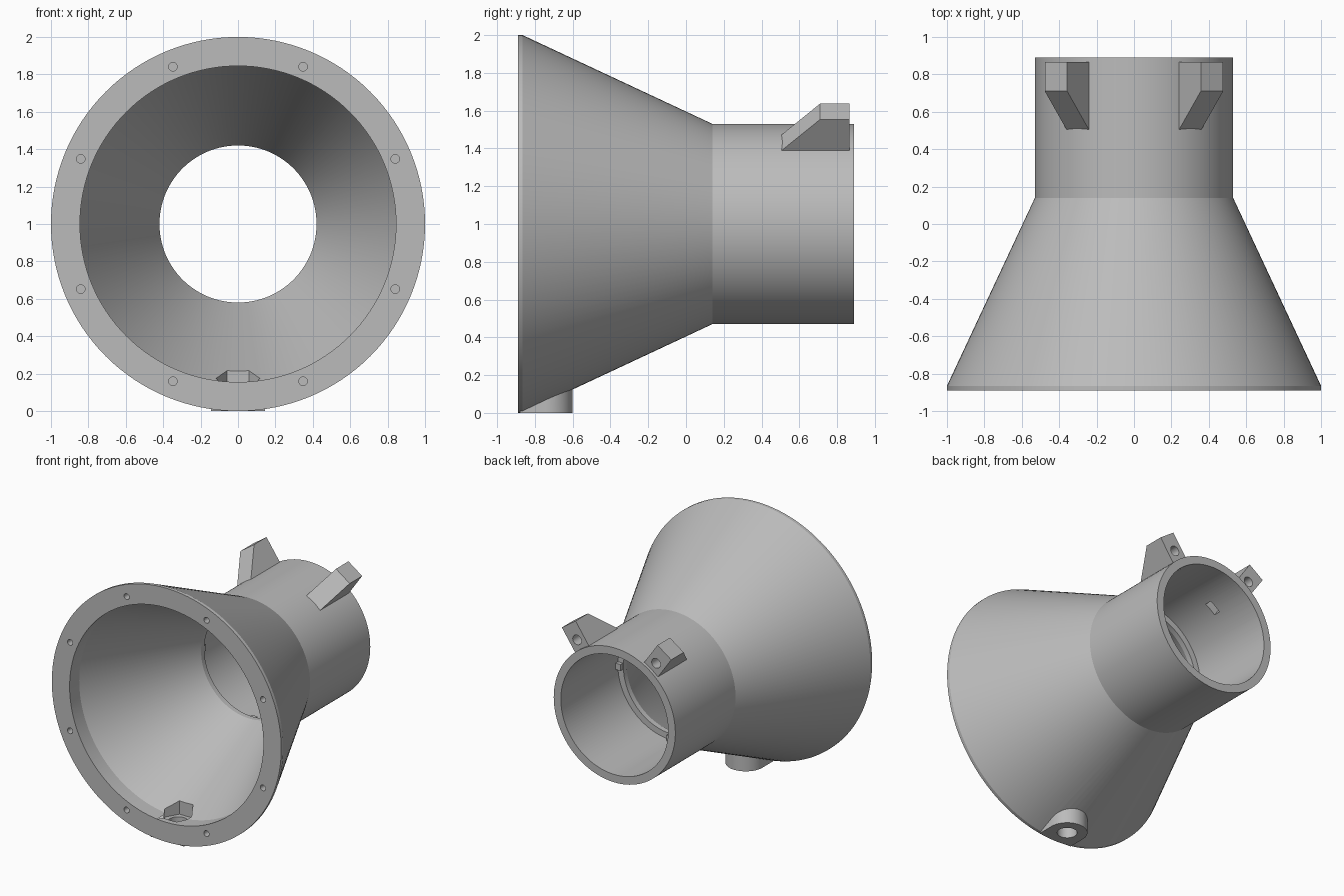
import bpy, bmesh
from math import pi, sin, cos, radians
from mathutils import Vector, Matrix

if "Cube" in bpy.data.objects:
    bpy.data.objects.remove(bpy.data.objects["Cube"], do_unlink=True)

grey = bpy.data.materials.new("plain grey")
grey.use_nodes = True
colour = (0.5, 0.5, 0.5, 1)
grey.diffuse_color = colour
grey.node_tree.nodes["Principled BSDF"].inputs["Base Color"].default_value = colour

AXIS = Vector((0, 0, 1))  # the horn runs along y through this point
SEG = 128


def finish(name, bm):
    bmesh.ops.remove_doubles(bm, verts=bm.verts, dist=1e-5)
    bmesh.ops.recalc_face_normals(bm, faces=bm.faces)
    mesh = bpy.data.meshes.new(name)
    bm.to_mesh(mesh)
    bm.free()
    mesh.materials.append(grey)
    obj = bpy.data.objects.new(name, mesh)
    bpy.context.collection.objects.link(obj)
    return obj


def revolve(name, profile):
    """Solid of revolution about the horn axis from (y, radius) points."""
    bm = bmesh.new()
    verts = [bm.verts.new((r, y, AXIS.z)) for y, r in profile]
    edges = [bm.edges.new(pair) for pair in zip(verts, verts[1:])]
    bmesh.ops.spin(bm, geom=verts + edges, cent=AXIS, axis=(0, 1, 0),
                   angle=2 * pi, steps=SEG)
    return finish(name, bm)


def prism(name, points, direction):
    """Extrude a flat outline along a vector."""
    bm = bmesh.new()
    face = bm.faces.new([bm.verts.new(p) for p in points])
    new = bmesh.ops.extrude_face_region(bm, geom=[face])["geom"]
    bmesh.ops.translate(bm, vec=direction,
                        verts=[v for v in new if isinstance(v, bmesh.types.BMVert)])
    return finish(name, bm)


def rod(name, centre, radius, direction, sides=32):
    """Round or polygonal bar starting at centre, along y or z."""
    u = Vector((1, 0, 0))
    w = Vector(direction).normalized().cross(u)
    ring = [2 * pi * i / sides for i in range(sides)]
    pts = [Vector(centre) + radius * (cos(a) * u + sin(a) * w) for a in ring]
    return prism(name, pts, direction)


def combine(target, tool, operation):
    mod = target.modifiers.new(tool.name, "BOOLEAN")
    mod.operation, mod.object, mod.solver = operation, tool, "EXACT"
    bpy.context.view_layer.objects.active = target
    bpy.ops.object.modifier_apply(modifier=mod.name)
    bpy.data.objects.remove(tool, do_unlink=True)


# Outer funnel and tube
body = revolve("funnel_body", [(-0.89, 0), (-0.89, 1), (-0.865, 1),
                               (0.14, 0.53), (0.89, 0.53), (0.89, 0)])

# Mounting boss under the rim: straight sides with a rounded back
BOSS_Y, BOSS_R = -0.745, 0.145
arc = [pi * i / 32 for i in range(33)]
outline = [(BOSS_R * cos(a), BOSS_Y + BOSS_R * sin(a), 0) for a in arc]
outline += [(-BOSS_R, -0.88, 0), (BOSS_R, -0.88, 0)]
combine(body, prism("boss", outline, (0, 0, 0.25)), "UNION")

# Two tilted lugs with a ramped front
LUG_ANGLE = radians(35)
turns = [Matrix.Translation(AXIS) @ Matrix.Rotation(side * LUG_ANGLE, 4, "Y")
         for side in (-1, 1)]
LUG = [(0.45, 0.50), (0.52, 0.50), (0.727, 0.71), (0.727, 0.865), (0.45, 0.865)]
for turn in turns:
    lug = prism("lug", [(-0.073, y, r) for r, y in LUG], (0.146, 0, 0))
    lug.data.transform(turn)
    combine(body, lug, "UNION")

# Hollow interior with a step where the tube begins
cavity = revolve("cavity", [(-0.95, 0), (-0.95, 0.845), (-0.77, 0.845),
                            (0.14, 0.42), (0.18, 0.42), (0.18, 0.468),
                            (0.95, 0.468), (0.95, 0)])
combine(body, cavity, "DIFFERENCE")

# Lug screw holes and the small pockets below them
for turn in turns:
    hole = rod("lug_hole", (0, 0.95, 0.60), 0.038, (0, -0.29, 0))
    hole.data.transform(turn)
    combine(body, hole, "DIFFERENCE")
    pocket = prism("lug_pocket", [(x, y, 0.42) for x, y in
                   ((-0.05, 0.53), (0.05, 0.53), (0.05, 0.585), (-0.05, 0.585))],
                   (0, 0, 0.125))
    pocket.data.transform(turn)
    combine(body, pocket, "DIFFERENCE")

# Ring of blind screw holes in the rim
for i in range(8):
    a = pi / 8 + i * pi / 4
    hole = rod("rim_hole", (0.91 * cos(a), -0.95, 1 + 0.91 * sin(a)),
               0.023, (0, 0.16, 0), 20)
    combine(body, hole, "DIFFERENCE")

# Boss bore and hexagonal nut pocket above it
combine(body, rod("boss_bore", (0, BOSS_Y, -0.05), 0.072, (0, 0, 0.3)), "DIFFERENCE")
combine(body, rod("nut_pocket", (0, BOSS_Y, 0.11), 0.117, (0, 0, 0.2), 6), "DIFFERENCE")

# Four small keys on the inner step
for i in range(4):
    key = prism("step_key", [(x, y, 0.425) for x, y in
                ((-0.025, 0.17), (0.025, 0.17), (0.025, 0.21), (-0.025, 0.21))],
                (0, 0, 0.06))
    key.data.transform(Matrix.Translation(AXIS) @ Matrix.Rotation(i * pi / 2, 4, "Y"))
    combine(body, key, "UNION")

bpy.ops.object.select_all(action="DESELECT")
body.select_set(True)
bpy.context.view_layer.objects.active = body
bpy.ops.object.shade_smooth_by_angle(angle=radians(20))
